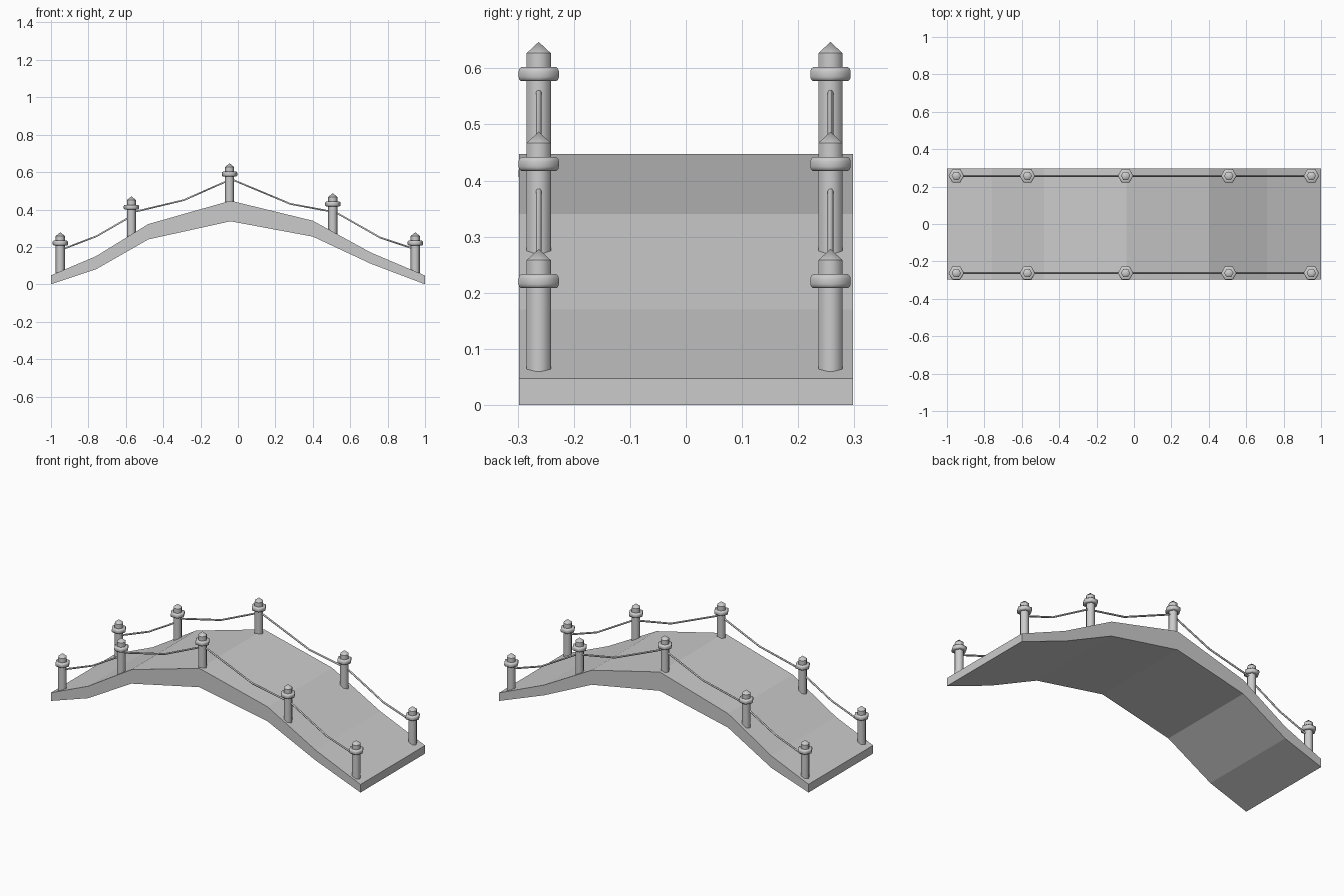
import bpy, bmesh, math

if "Cube" in bpy.data.objects:
    bpy.data.objects.remove(bpy.data.objects["Cube"])

Y_SIDES = (("front", -0.2625), ("back", 0.2575))


def add_mesh(name, bm, smooth=None):
    bmesh.ops.remove_doubles(bm, verts=bm.verts, dist=1e-5)
    bmesh.ops.recalc_face_normals(bm, faces=bm.faces)
    me = bpy.data.meshes.new(name)
    bm.to_mesh(me)
    bm.free()
    ob = bpy.data.objects.new(name, me)
    bpy.context.collection.objects.link(ob)
    if smooth:
        bpy.ops.object.select_all(action='DESELECT')
        bpy.context.view_layer.objects.active = ob
        ob.select_set(True)
        bpy.ops.object.shade_smooth_by_angle(angle=math.radians(smooth))
    return ob


def lathe(name, profile, loc, sides=6, closed=False):
    """Turn an (r, z) profile around z, first corner on +x."""
    bm = bmesh.new()
    vs = [bm.verts.new((r, 0, z)) for r, z in profile]
    es = [bm.edges.new(p) for p in zip(vs, vs[1:])]
    if closed:
        es.append(bm.edges.new((vs[-1], vs[0])))
    bmesh.ops.spin(bm, geom=vs + es, cent=(0, 0, 0), axis=(0, 0, 1),
                   angle=math.tau, steps=sides, use_merge=True)
    ob = add_mesh(name, bm, 65)
    ob.location = loc
    return ob


# Deck: x, underside z, top z, extruded across the width
deck = [(-1, 0.0, 0.048), (-0.76, 0.08, 0.15), (-0.48, 0.24, 0.322),
        (-0.04, 0.337, 0.447), (0.40, 0.255, 0.34), (0.71, 0.11, 0.17),
        (1, 0.0, 0.047)]
bm = bmesh.new()
cols = [(bm.verts.new((x, -0.298, b)), bm.verts.new((x, -0.298, t)))
        for x, b, t in deck]
faces = [bm.faces.new((a[0], b[0], b[1], a[1])) for a, b in zip(cols, cols[1:])]
ext = bmesh.ops.extrude_face_region(bm, geom=faces, use_keep_orig=True)
moved = [g for g in ext["geom"] if isinstance(g, bmesh.types.BMVert)]
bmesh.ops.translate(bm, verts=moved, vec=(0, 0.596, 0))
add_mesh("deck", bm)

# Posts: x and tip height; parts are measured down from the tip
R = 0.0248
posts = [(-0.95, 0.278), (-0.57, 0.47), (-0.045, 0.647), (0.507, 0.487), (0.948, 0.278)]
shaft = [(0, -0.218), (R, -0.218), (R, -0.02), (0, -0.02)]
cap = [(R, -0.02), (0, 0)]
collar = [(0.022, -0.07), (0.036, -0.07), (0.040, -0.067), (0.0415, -0.0625),
          (0.0415, -0.053), (0.040, -0.048), (0.036, -0.045), (0.022, -0.045)]

for side, y in Y_SIDES:
    for i, (x, tip) in enumerate(posts, 1):
        lathe(f"{side}_post_{i}", shaft, (x, y, tip))
        lathe(f"{side}_post_cap_{i}", cap, (x, y, tip))
        lathe(f"{side}_post_collar_{i}", collar, (x, y, tip), closed=True)

# Ropes: start, sag point and end of each span
ropes = [[(-0.94, 0.187), (-0.757, 0.257), (-0.575, 0.362)],
         [(-0.565, 0.385), (-0.29, 0.45), (-0.05, 0.556)],
         [(-0.04, 0.564), (0.28, 0.43), (0.505, 0.388)],
         [(0.51, 0.392), (0.76, 0.25), (0.94, 0.19)]]
for side, y in Y_SIDES:
    for i, pts in enumerate(ropes, 1):
        cu = bpy.data.curves.new(f"{side}_rope_{i}", 'CURVE')
        cu.dimensions = '3D'
        cu.bevel_depth = 0.005
        cu.bevel_resolution = 1
        cu.use_fill_caps = True
        sp = cu.splines.new('POLY')
        sp.points.add(len(pts) - 1)
        for p, (x, z) in zip(sp.points, pts):
            p.co = (x, y, z, 1)
        bpy.context.collection.objects.link(bpy.data.objects.new(cu.name, cu))
